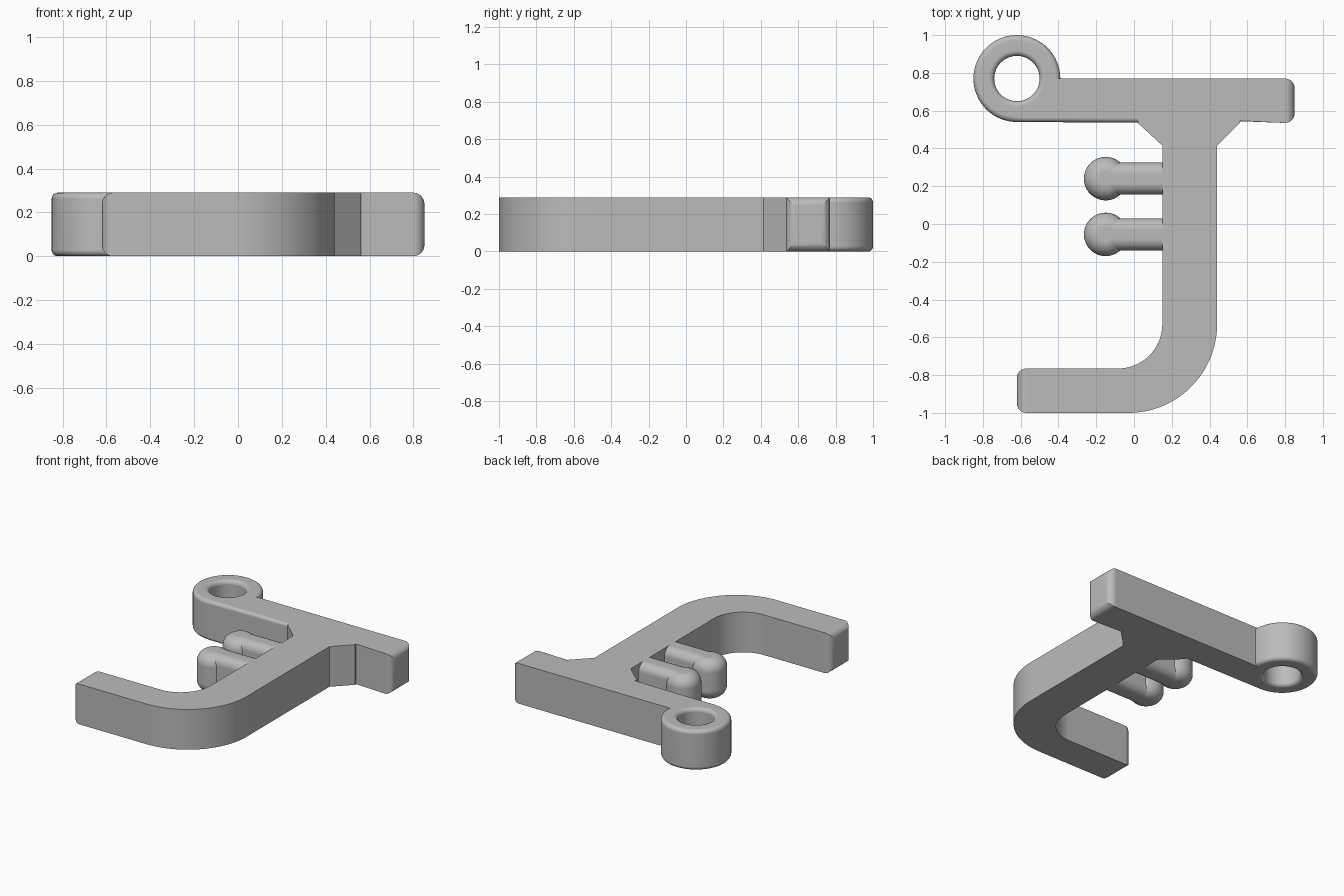
import bpy, bmesh, math
from mathutils import Vector, Matrix

H = 0.29                      # thickness of the whole piece
RING = (-0.62, 0.77)          # ring centre

if "Cube" in bpy.data.objects:
    bpy.data.objects.remove(bpy.data.objects["Cube"], do_unlink=True)

grey = bpy.data.materials.new("plain grey")
grey.use_nodes = True
grey.diffuse_color = (0.5, 0.5, 0.5, 1)
grey.node_tree.nodes["Principled BSDF"].inputs["Base Color"].default_value = (0.5, 0.5, 0.5, 1)


def arc(cx, cy, r, a0, a1, n):
    """Points along an arc, angles in degrees."""
    angles = [math.radians(a0 + (a1 - a0) * i / n) for i in range(n + 1)]
    return [(cx + r * math.cos(a), cy + r * math.sin(a)) for a in angles]


def finish(name, bm):
    """Turn a bmesh into a smooth-shaded object with crisp edges."""
    bmesh.ops.recalc_face_normals(bm, faces=bm.faces)
    mesh = bpy.data.meshes.new(name)
    bm.to_mesh(mesh)
    bm.free()
    mesh.materials.append(grey)
    obj = bpy.data.objects.new(name, mesh)
    bpy.context.collection.objects.link(obj)
    bpy.ops.object.select_all(action='DESELECT')
    obj.select_set(True)
    bpy.context.view_layer.objects.active = obj
    bpy.ops.object.shade_smooth_by_angle(angle=math.radians(30))
    weighted = obj.modifiers.new("even shading", 'WEIGHTED_NORMAL')
    weighted.keep_sharp = True
    return obj


def prism(outline):
    """Extrude a flat outline to the full thickness."""
    bm = bmesh.new()
    face = bm.faces.new([bm.verts.new((x, y, 0)) for x, y in outline])
    made = bmesh.ops.extrude_face_region(bm, geom=[face])["geom"]
    verts = [v for v in made if isinstance(v, bmesh.types.BMVert)]
    bmesh.ops.translate(bm, verts=verts, vec=(0, 0, H))
    bmesh.ops.recalc_face_normals(bm, faces=bm.faces)
    return bm


def round_edges(bm, radius, rule, segments=6):
    """Round every edge whose two ends satisfy the rule."""
    edges = [e for e in bm.edges if all(rule(v.co) for v in e.verts)]
    bmesh.ops.bevel(bm, geom=edges, offset=radius, segments=segments,
                    profile=0.5, affect='EDGES')


# Stem with gussets at the top and a curved foot
stem = [(0.02, 0.65), (0.02, 0.535), (0.15, 0.415)]
stem += arc(-0.085, -0.53, 0.235, 0, -90, 20)
stem += [(-0.62, -0.765), (-0.62, -1)]
stem += arc(-0.03, -0.53, 0.47, -90, 0, 32)
stem += [(0.44, 0.415), (0.56, 0.535), (0.56, 0.65)]
bm = prism(stem)
round_edges(bm, 0.05, lambda c: c.x < -0.61)
finish("stem_and_foot", bm)

# Crossbar, hollowed on its left to sit inside the ring wall
bar = [(0.85, 0.77), (0.85, 0.535), (0.3, 0.535), (-0.62, 0.54)]
bar += arc(*RING, 0.175, -90, 0, 16)
bm = prism(bar)
round_edges(bm, 0.05, lambda c: c.x > 0.84)
for level in (0, H):
    round_edges(bm, 0.025, lambda c: abs(c.z - level) < 0.001
                and c.y < 0.542 and c.x < 0.31)
finish("crossbar", bm)

# Ring: rounded section spun about a vertical axis
inner, outer, r = 0.12, 0.23, 0.028
section = []
for cx, cz, start in ((outer - r, r, -90), (outer - r, H - r, 0),
                      (inner + r, H - r, 90), (inner + r, r, 180)):
    section += arc(cx, cz, r, start, start + 90, 5)
bm = bmesh.new()
loop = [bm.verts.new((x, 0, z)) for x, z in section]
edges = [bm.edges.new((loop[i - 1], loop[i])) for i in range(len(loop))]
bmesh.ops.spin(bm, geom=loop + edges, cent=(0, 0, 0), axis=(0, 0, 1),
               angle=math.tau, steps=64, use_duplicate=False)
bmesh.ops.remove_doubles(bm, verts=bm.verts, dist=0.0005)
bmesh.ops.translate(bm, verts=bm.verts, vec=(*RING, 0))
finish("ring", bm)

# Two pegs: a rounded bar ending in a domed post
for name, y in (("upper", 0.24), ("lower", -0.055)):
    bm = prism([(-0.15, y - 0.085), (0.2, y - 0.085), (0.2, y + 0.085), (-0.15, y + 0.085)])
    long_edges = [e for e in bm.edges if abs(e.verts[0].co.x - e.verts[1].co.x) > 0.1]
    bmesh.ops.bevel(bm, geom=long_edges, offset=0.06, segments=8,
                    profile=0.5, affect='EDGES')
    finish(name + "_peg_bar", bm)

    bm = prism(arc(-0.15, y, 0.115, 0, 352.5, 47))
    rims = [e for e in bm.edges if abs(e.verts[0].co.z - e.verts[1].co.z) < 0.001]
    bmesh.ops.bevel(bm, geom=rims, offset=0.08, segments=8,
                    profile=0.5, affect='EDGES')
    finish(name + "_peg_post", bm)
